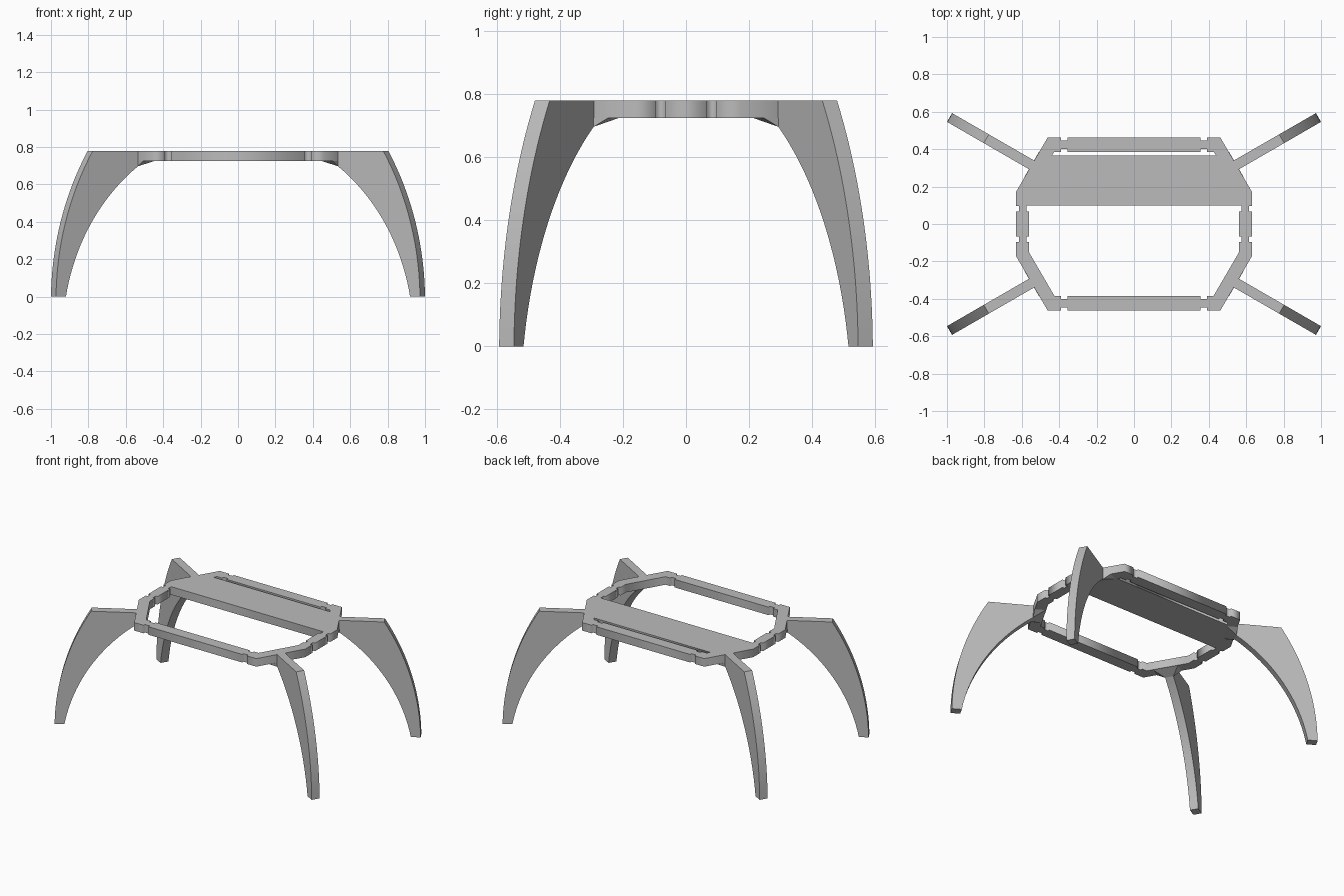
import bpy, bmesh, math
from mathutils import Vector, Matrix

cube = bpy.data.objects.get("Cube")
if cube:
    bpy.data.objects.remove(cube, do_unlink=True)

grey = bpy.data.materials.new("plain grey")
grey.use_nodes = True
colour = (0.5, 0.5, 0.5, 1)
grey.diffuse_color = colour
grey.node_tree.nodes["Principled BSDF"].inputs["Base Color"].default_value = colour

TOP, BOTTOM = 0.78, 0.725      # frame plate
HALF = 0.027                   # half leg thickness
RIM = 0.633                    # radius where the legs meet the frame


def mirrored(half):
    """Close a right-hand outline with its mirror image across x = 0."""
    return half + [(-x, y) for x, y in reversed(half)]


# Frame: notched octagon with a large opening and a narrow slot
rim = [(0.63, 0.067), (0.615, 0.067), (0.615, 0.097), (0.63, 0.097),
       (0.63, 0.173), (0.462, 0.462), (0.39, 0.462), (0.39, 0.447),
       (0.355, 0.447), (0.355, 0.462)]
outer = mirrored([(x, -y) for x, y in reversed(rim)] + rim)
opening = mirrored([(0.575, 0.1), (0.575, 0.067), (0.562, 0.067),
                    (0.562, -0.067), (0.575, -0.067), (0.575, -0.097),
                    (0.562, -0.097), (0.562, -0.15), (0.425, -0.385),
                    (0.39, -0.385), (0.39, -0.4), (0.355, -0.4), (0.355, -0.385)])
slot = mirrored([(0.44, 0.365), (0.427, 0.385), (0.39, 0.385), (0.39, 0.4),
                 (0.355, 0.4), (0.355, 0.385)])

curve = bpy.data.curves.new("frame", "CURVE")
curve.dimensions = "2D"
curve.fill_mode = "BOTH"
curve.extrude = (TOP - BOTTOM) / 2
for outline in (outer, opening, slot):
    spline = curve.splines.new("POLY")
    spline.points.add(len(outline) - 1)
    for point, (x, y) in zip(spline.points, outline):
        point.co = (x, y, 0, 1)
    spline.use_cyclic_u = True
curve.materials.append(grey)
frame = bpy.data.objects.new("frame", curve)
frame.location.z = (TOP + BOTTOM) / 2
bpy.context.collection.objects.link(frame)
bpy.context.view_layer.objects.active = frame
frame.select_set(True)
bpy.ops.object.convert(target="MESH")
frame.select_set(False)


def arc(a, b, sag, steps=20):
    """Circular arc from a to b, bulging outwards by sag."""
    a, b = Vector(a), Vector(b)
    chord = b - a
    side = Vector((-chord.y, chord.x)).normalized()
    if side.x < 0:
        side = -side
    radius = (chord.length ** 2 / 4 + sag ** 2) / (2 * sag)
    centre = (a + b) / 2 + side * (sag - radius)
    sweep = (a - centre).angle_signed(b - centre)
    # angle_signed is clockwise positive
    return [centre + Matrix.Rotation(-sweep * i / steps, 2) @ (a - centre)
            for i in range(steps + 1)]


def add_mesh(name, bm, angle):
    bmesh.ops.recalc_face_normals(bm, faces=bm.faces)
    mesh = bpy.data.meshes.new(name)
    bm.to_mesh(mesh)
    bm.free()
    mesh.materials.append(grey)
    obj = bpy.data.objects.new(name, mesh)
    obj.rotation_euler.z = angle
    bpy.context.collection.objects.link(obj)
    return obj


# Leg side profile in (radius, height)
profile = [Vector((RIM - 0.003, TOP))]
profile += arc((0.912, TOP), (1.139, 0), 0.055)
profile += arc((1.078, 0), (RIM, 0.697), 0.08)

legs = []
for name, degrees in (("back_left", 30), ("back_right", 150),
                      ("front_right", 210), ("front_left", 330)):
    angle = math.radians(degrees)

    # Curved blade leg
    bm = bmesh.new()
    side = bm.faces.new([bm.verts.new((r, -HALF, z)) for r, z in profile])
    extruded = bmesh.ops.extrude_face_region(bm, geom=[side])["geom"]
    bmesh.ops.translate(bm, vec=(0, 2 * HALF, 0),
                        verts=[v for v in extruded if isinstance(v, bmesh.types.BMVert)])
    legs.append(add_mesh(name + "_leg", bm, angle))

    # Tapered gusset under the frame
    bm = bmesh.new()
    for s in (-1, 1):
        bm.verts.new((RIM, s * HALF, 0.697))
        bm.verts.new((RIM, s * 0.08, BOTTOM))
        bm.verts.new((0.565, s * 0.08, BOTTOM))
    bmesh.ops.convex_hull(bm, input=bm.verts)
    add_mesh(name + "_gusset", bm, angle)

# Smooth the curved leg edges only
for leg in legs:
    leg.select_set(True)
bpy.context.view_layer.objects.active = legs[0]
bpy.ops.object.shade_smooth_by_angle(angle=math.radians(20))
